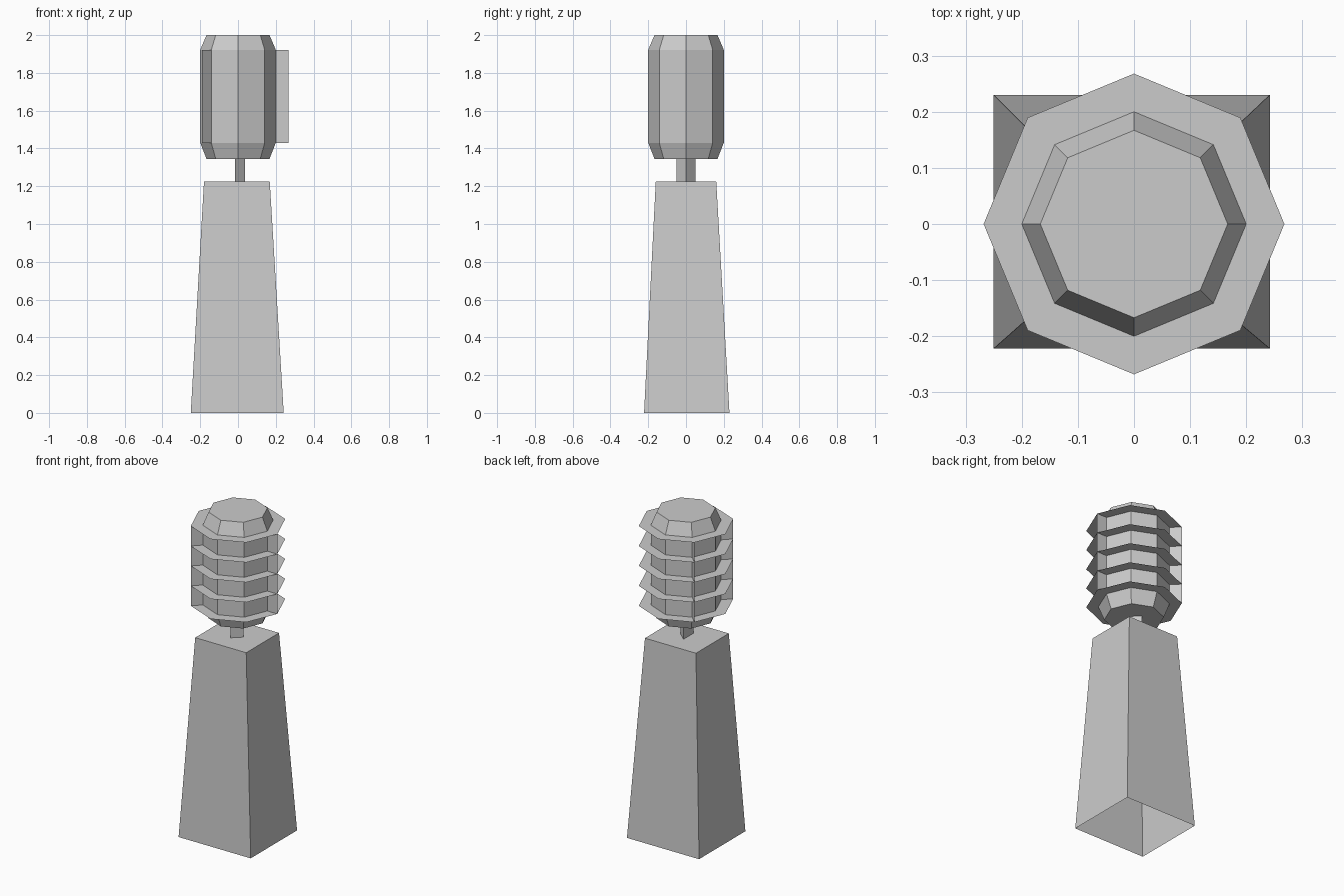
import bpy
from math import cos, sin, radians

cube = bpy.data.objects.get("Cube")
if cube:
    bpy.data.objects.remove(cube, do_unlink=True)

GREY = (0.6, 0.6, 0.6, 1)
grey = bpy.data.materials.new("plain grey")
grey.use_nodes = True
grey.diffuse_color = GREY
grey.node_tree.nodes["Principled BSDF"].inputs["Base Color"].default_value = GREY


def add_mesh(name, verts, faces):
    mesh = bpy.data.meshes.new(name)
    mesh.from_pydata(verts, [], faces)
    mesh.materials.append(grey)
    obj = bpy.data.objects.new(name, mesh)
    bpy.context.collection.objects.link(obj)
    return obj


def loft(name, loops, bottom=False, top=False):
    """Join matching loops of points into flat-sided walls, with optional caps."""
    n = len(loops[0])
    verts = [p for loop in loops for p in loop]
    faces = [(k * n + i, k * n + (i + 1) % n, (k + 1) * n + (i + 1) % n, (k + 1) * n + i)
             for k in range(len(loops) - 1) for i in range(n)]
    if bottom:
        faces.append(tuple(reversed(range(n))))
    if top:
        faces.append(tuple(range(len(verts) - n, len(verts))))
    return add_mesh(name, verts, faces)


def octagon(r, z):
    return [(r * cos(radians(45 * i)), r * sin(radians(45 * i)), z) for i in range(8)]


def rectangle(x0, x1, y0, y1, z):
    return [(x0, y0, z), (x1, y0, z), (x1, y1, z), (x0, y1, z)]


# Tapered pedestal, open underneath
loft("pedestal", [rectangle(-0.25, 0.242, -0.222, 0.23, 0),
                  rectangle(-0.18, 0.168, -0.16, 0.16, 1.225)], top=True)

# Three-sided stem
triangle = [(0.037, 0), (-0.017, 0.05), (-0.017, -0.05)]
loft("stem", [[(x, y, z) for x, y in triangle] for z in (1.225, 1.345)])

# Eight-sided head with chamfered ends
BODY, FIN, LOW, HIGH = 0.2, 0.268, 1.43, 1.922
loft("head", [octagon(0.167, 1.345), octagon(BODY, LOW),
              octagon(BODY, HIGH), octagon(0.167, 2)], bottom=True, top=True)

# Thin horizontal fins around the head
for i in range(5):
    z = LOW + (HIGH - LOW) * i / 4
    loft(f"ring_fin_{i + 1}", [octagon(FIN, z), octagon(BODY, z)])

# Thin upright ribs linking the fins
for i, angle in enumerate((0, 135, 225)):
    c, s = cos(radians(angle)), sin(radians(angle))
    corners = ((BODY, LOW), (FIN, LOW), (FIN, HIGH), (BODY, HIGH))
    add_mesh(f"upright_rib_{i + 1}", [(r * c, r * s, z) for r, z in corners], [(0, 1, 2, 3)])
